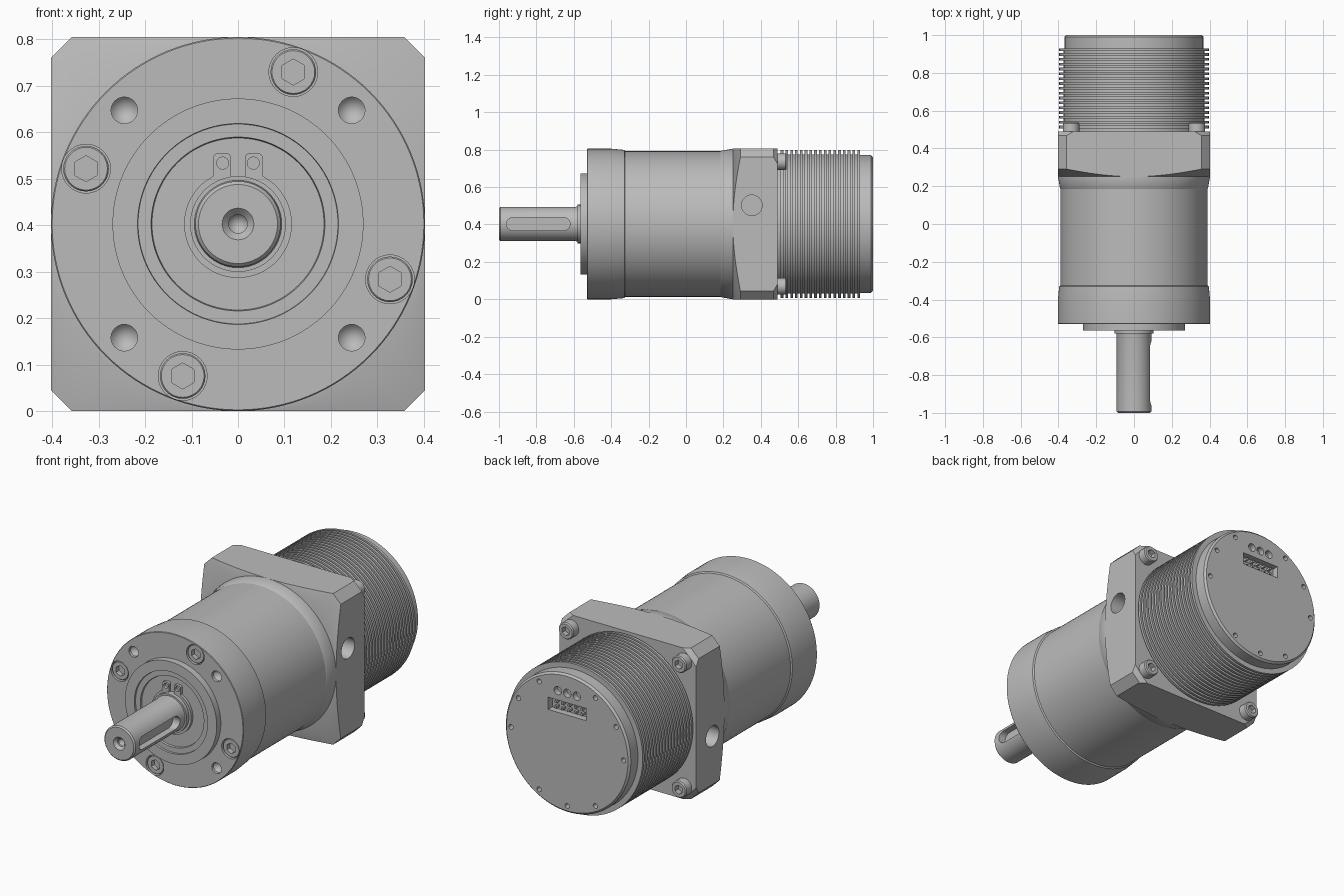
import bpy, bmesh
from math import radians, sin, cos, pi
from mathutils import Matrix, Vector

AXIS = 0.4025   # height of the shaft axis; all z below are relative to it
parts = []

if "Cube" in bpy.data.objects:
    bpy.data.objects.remove(bpy.data.objects["Cube"])

metal = bpy.data.materials.new("grey metal")
metal.use_nodes = True
grey = (0.5, 0.5, 0.5, 1)
metal.diffuse_color = grey
metal.node_tree.nodes["Principled BSDF"].inputs["Base Color"].default_value = grey


def finish(name, bm, part):
    bmesh.ops.recalc_face_normals(bm, faces=bm.faces)
    mesh = bpy.data.meshes.new(name)
    bm.to_mesh(mesh)
    bm.free()
    ob = bpy.data.objects.new(name, mesh)
    bpy.context.scene.collection.objects.link(ob)
    mesh.materials.append(metal)
    if part:
        parts.append(ob)
    else:
        ob.hide_render = True
    return ob


def lathe(name, profile, at=(0, 0, 0), steps=96, turn=0, part=True):
    """Spin (y, radius) points about the y axis; turn swings the result about z."""
    bm = bmesh.new()
    vs = [bm.verts.new((0, y, r)) for y, r in profile]
    es = [bm.edges.new(pair) for pair in zip(vs, vs[1:])]
    bmesh.ops.spin(bm, geom=vs + es, cent=(0, 0, 0), axis=(0, 1, 0),
                   angle=2 * pi, steps=steps)
    bmesh.ops.remove_doubles(bm, verts=bm.verts, dist=1e-5)
    move = Matrix.Translation(Vector(at) + Vector((0, 0, AXIS)))
    bm.transform(move @ Matrix.Rotation(turn, 4, 'Z'))
    return finish(name, bm, part)


def rod(name, y0, y1, r, at=(0, 0, 0), steps=32, turn=0, part=True):
    return lathe(name, [(y0, 0), (y0, r), (y1, r), (y1, 0)], at, steps, turn, part)


def box(name, at, size, bevel=0, axis=1, segments=1, part=True):
    """Box whose edges along one axis may be chamfered or rounded."""
    bm = bmesh.new()
    bmesh.ops.create_cube(bm, size=1)
    bmesh.ops.scale(bm, vec=size, verts=bm.verts)
    if bevel:
        edges = [e for e in bm.edges
                 if abs((e.verts[0].co - e.verts[1].co)[axis]) > 1e-4]
        bmesh.ops.bevel(bm, geom=edges, offset=bevel, segments=segments,
                        profile=0.5, affect='EDGES')
    bmesh.ops.translate(bm, vec=Vector(at) + Vector((0, 0, AXIS)), verts=bm.verts)
    return finish(name, bm, part)


def combine(ob, tool, operation='DIFFERENCE'):
    mod = ob.modifiers.new("shape", 'BOOLEAN')
    mod.operation = operation
    mod.solver = 'EXACT'
    mod.object = tool
    bpy.context.view_layer.objects.active = ob
    bpy.ops.object.modifier_apply(modifier=mod.name)
    bpy.data.objects.remove(tool)


def polar(r, degrees):
    return (r * cos(radians(degrees)), 0, r * sin(radians(degrees)))


# Gearbox housing with its front pilot boss and shallow seal recess
housing = lathe("gearbox_housing", [
    (-.545, 0), (-.545, .185), (-.555, .187), (-.555, .215), (-.565, .216),
    (-.565, .27), (-.53, .27), (-.53, .4), (-.527, .4025), (-.40, .4025),
    (-.33, .396), (-.325, .389), (.185, .389), (.19, .392), (.25, .4025),
    (.27, .40), (.27, 0)], steps=128)

# Front screws in counterbores
for a in (70, 160, 250, 340):
    p = polar(.348, a)
    combine(housing, rod("counterbore", -.56, -.49, .0525, p, part=False))
    screw = lathe("front_screw", [(-.48, 0), (-.48, .049), (-.521, .049),
                                  (-.525, .046), (-.525, 0)], p, 32)
    combine(screw, rod("socket", -.56, -.50, .028, p, 6, part=False))

# Front mounting holes with conical bottoms
for a in (45, 135, 225, 315):
    combine(housing, lathe("drill", [(-.55, 0), (-.55, .0285), (-.515, .0285),
                                     (-.48, 0)], polar(.346, a), 32, part=False))

# Output shaft with centre drilling, collar and keyway
shaft = lathe("output_shaft", [
    (-.95, 0), (-.975, .02), (-.985, .02), (-1, .034), (-1, .085), (-.993, .092),
    (-.59, .092), (-.58, .094), (-.58, .103), (-.52, .103), (-.52, 0)], steps=64)
combine(shaft, box("keyway", (.1, -.79, 0), (.1, .34, .07), .0345, 0, 8, part=False))

# Retaining ring with two drilled ears
ring = lathe("retaining_ring", [(-.56, .10), (-.56, .116), (-.54, .116),
                                (-.54, .10), (-.56, .10)], steps=64)
combine(ring, box("ring_gap", (0, -.55, .11), (.03, .1, .05), part=False))
for side in (-1, 1):
    ear = box("ring_ear", (side * .034, -.55, .124), (.038, .02, .056), .009, 1, 4)
    combine(ear, rod("ear_hole", -.6, -.5, .013, (side * .033, 0, .131), 24, part=False))

# Square adapter flange, turned conical at the front and rear corners
flange = box("adapter_flange", (0, .37, 0), (.805, .4, .805), .045)
combine(flange, lathe("turned_blank", [
    (.25, 0), (.25, .40), (.297, .56), (.447, .56), (.49, .515), (.49, 0)],
    steps=128, part=False), 'INTERSECT')
for side in (-1, 1):
    combine(flange, rod("access_hole", -.14, .14, .055,
                        (side * .40, .352, side * .1), 32, pi / 2, part=False))

# Rear flange screws
for sx in (-1, 1):
    for sz in (-1, 1):
        p = (sx * .333, 0, sz * .333)
        screw = lathe("flange_screw", [(.47, 0), (.47, .044), (.532, .044),
                                       (.538, .039), (.538, 0)], p, 32)
        combine(screw, rod("socket", .51, .56, .024, p, 6, part=False))

# Motor with cooling fins
fins, start, end = 17, .495, .93
pitch = (end - start) / fins
profile = [(.48, 0), (.48, .372)]
for i in range(fins):
    y = start + (i + .45) * pitch
    profile += [(y, .372), (y, .396), (y + .55 * pitch, .396), (y + .55 * pitch, .372)]
motor = lathe("finned_motor", profile + [(end, 0)], steps=128)

# Motor end cap with screw holes, cable holes and connector socket
cap = lathe("end_cap", [(.92, 0), (.92, .368), (.99, .368), (1, .358), (1, 0)], steps=128)
for a in range(0, 360, 30):
    if a not in (90, 210, 330):
        combine(cap, rod("cap_hole", .97, 1.05, .013, polar(.332, a), 20, part=False))
for i in (-1, 0, 1):
    combine(cap, rod("cable_hole", .97, 1.05, .022, (i * .056, 0, .268), 24, part=False))
combine(cap, box("socket_space", (0, 1, .185), (.225, .07, .065), part=False))
for i in range(5):
    for dz in (-.014, .014):
        box("connector_pin", ((i - 2) * .038, .975, .185 + dz), (.012, .03, .012))

# Smooth turned surfaces, keep machined edges crisp
bpy.ops.object.select_all(action='DESELECT')
for ob in parts:
    ob.select_set(True)
bpy.context.view_layer.objects.active = housing
bpy.ops.object.shade_smooth_by_angle(angle=radians(25))
